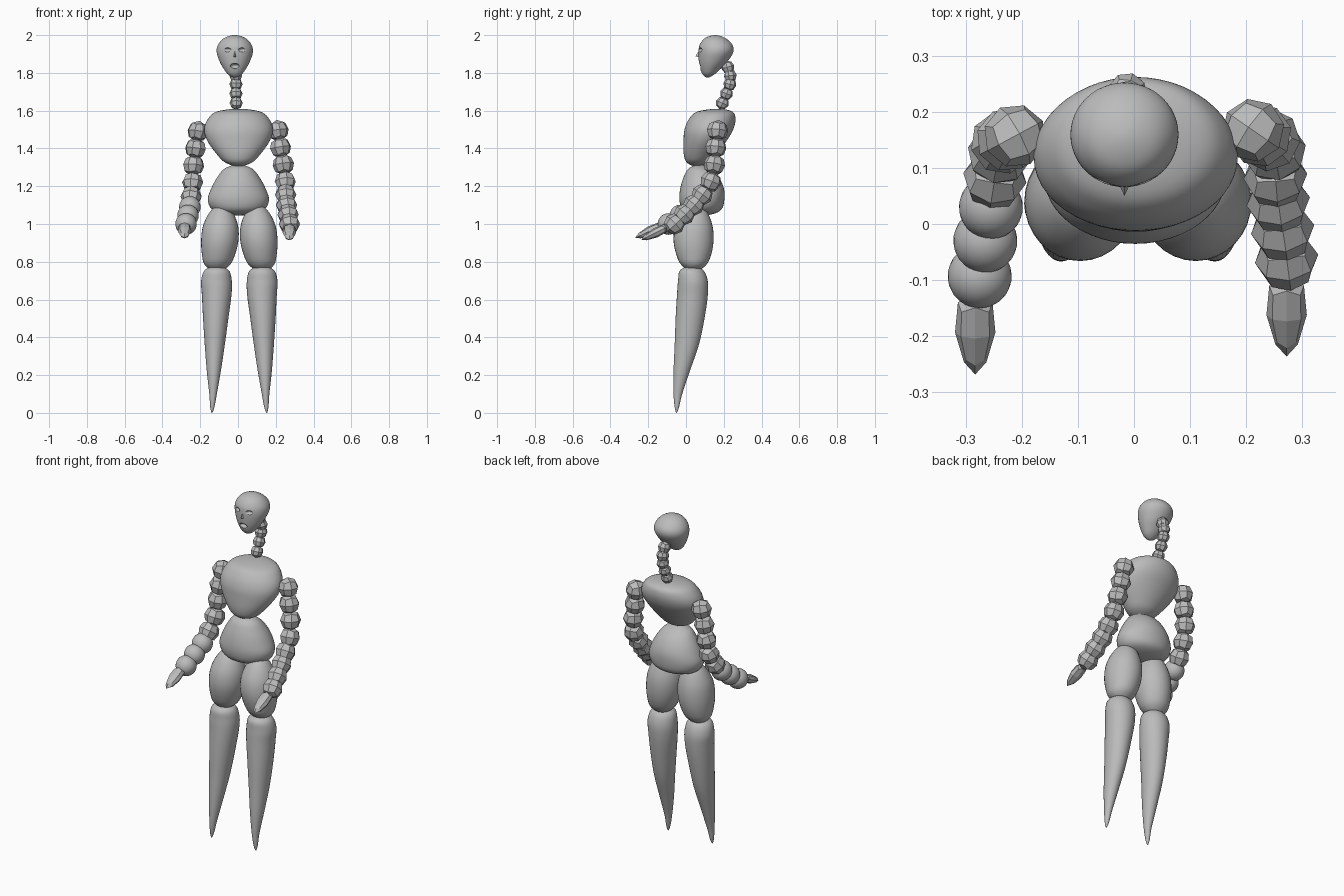
import bpy, bmesh, math
from mathutils import Vector

if "Cube" in bpy.data.objects:
    bpy.data.objects.remove(bpy.data.objects["Cube"])

grey = bpy.data.materials.new("plain_grey")
grey.diffuse_color = (0.5, 0.5, 0.5, 1)
grey.use_nodes = True
grey.node_tree.nodes["Principled BSDF"].inputs["Base Color"].default_value = grey.diffuse_color


def finish(name, bm, smooth):
    bmesh.ops.recalc_face_normals(bm, faces=bm.faces)
    me = bpy.data.meshes.new(name)
    bm.to_mesh(me)
    bm.free()
    me.materials.append(grey)
    for p in me.polygons:
        p.use_smooth = smooth
    ob = bpy.data.objects.new(name, me)
    bpy.context.collection.objects.link(ob)
    return ob


def loft(name, rings, segs=32, steps=5, flip=None):
    """Smooth closed body through rings (z, centre x, half width, front y, back y)."""
    pts = [Vector((z, cx, (a + b) / 2, rx, (b - a) / 2)) for z, cx, rx, a, b in rings]
    if flip is not None:
        for p in pts:
            p[1] = 2 * flip - p[1]
    # mirrored phantom rings make the poles round
    ends = []
    for p in (pts[1], pts[-2]):
        q = p.copy()
        q[3], q[4] = -q[3], -q[4]
        ends.append(q)
    ctrl = [ends[0]] + pts + [ends[1]]
    path = []
    for i in range(1, len(pts)):
        a, b, c, d = ctrl[i - 1:i + 3]
        for s in range(steps):
            t = s / steps
            path.append(0.5 * (2 * b + (c - a) * t + (2 * a - 5 * b + 4 * c - d) * t * t
                               + (3 * b - a - 3 * c + d) * t ** 3))
    path.append(pts[-1])
    bm = bmesh.new()
    loops = []
    for k, (z, cx, cy, rx, ry) in enumerate(path):
        if k in (0, len(path) - 1):
            loops.append([bm.verts.new((cx, cy, z))] * segs)
        else:
            loops.append([bm.verts.new((cx + rx * math.cos(2 * math.pi * j / segs),
                                        cy + ry * math.sin(2 * math.pi * j / segs), z))
                          for j in range(segs)])
    for lo, hi in zip(loops, loops[1:]):
        for j in range(segs):
            k = (j + 1) % segs
            quad = list(dict.fromkeys((lo[j], lo[k], hi[k], hi[j])))
            bm.faces.new(quad)
    return finish(name, bm, True)


def bead(name, pos, size, axis, smooth=False, taper=0.0):
    """Rounded cube (24 flat faces) or smooth ball, pointing along axis."""
    bm = bmesh.new()
    if smooth:
        bmesh.ops.create_uvsphere(bm, u_segments=24, v_segments=16, radius=1)
    else:
        bmesh.ops.create_cube(bm, size=2)
        bmesh.ops.subdivide_edges(bm, edges=bm.edges[:], cuts=1, use_grid_fill=True)
        for v in bm.verts:
            v.co.normalize()
    for v in bm.verts:
        k = 1 - taper * v.co.z
        v.co = Vector((v.co.x * size[0] * k, v.co.y * size[1] * k, v.co.z * size[2]))
    ob = finish(name, bm, smooth)
    ob.location = pos
    ob.rotation_euler = Vector(axis).to_track_quat('Z', 'Y').to_euler()
    return ob


def chain(name, points, r, smooth_from=99):
    for i, p in enumerate(points):
        a = Vector(points[max(i - 1, 0)])
        b = Vector(points[min(i + 1, len(points) - 1)])
        bead(f"{name}_bead_{i + 1}", p, (r, r, r), b - a, i >= smooth_from)


# torso
loft("chest", [(1.61, .003, 0, .17, .17), (1.595, .003, .115, .06, .245),
               (1.555, .003, .163, .015, .262), (1.50, .003, .182, -.008, .25),
               (1.44, .003, .165, -.013, .215), (1.37, .003, .116, -.012, .165),
               (1.325, .003, .07, .005, .12), (1.305, .003, 0, .055, .055)], 48)
loft("pelvis", [(1.315, .002, 0, .07, .07), (1.295, .002, .07, .015, .125),
                (1.25, .002, .11, -.012, .172), (1.19, .002, .143, -.03, .2),
                (1.13, .002, .162, -.035, .203), (1.08, .002, .142, -.022, .19),
                (1.055, .002, .09, .015, .15), (1.045, .002, 0, .08, .08)], 48)

# legs
thigh = [(1.105, -.085, 0, .05, .05), (1.075, -.088, .052, -.005, .105),
         (1.0, -.092, .09, -.052, .138), (.92, -.096, .099, -.066, .146),
         (.84, -.103, .088, -.052, .134), (.78, -.11, .064, -.022, .104),
         (.745, -.112, 0, .04, .04)]
calf = [(.778, -.115, 0, .035, .035), (.757, -.113, .062, -.03, .09),
        (.70, -.114, .081, -.042, .115), (.62, -.113, .078, -.048, .115),
        (.50, -.118, .067, -.055, .098), (.36, -.123, .053, -.06, .068),
        (.22, -.128, .037, -.066, .02), (.10, -.132, .02, -.066, -.02),
        (.03, -.136, .011, -.06, -.037), (0, -.138, 0, -.05, -.05)]
for side, flip in (("right", None), ("left", .007)):
    loft(side + "_thigh", thigh, flip=flip)
    loft(side + "_calf", calf, flip=flip)

# arms and hands
chain("left_arm", [(.212, .167, 1.495), (.225, .158, 1.405), (.24, .15, 1.315),
                   (.25, .13, 1.225), (.252, .085, 1.155), (.257, .04, 1.10),
                   (.265, -.01, 1.05), (.272, -.062, 1.0)], .057)
chain("right_arm", [(-.212, .157, 1.49), (-.225, .15, 1.40), (-.235, .145, 1.31),
                    (-.24, .125, 1.22), (-.248, .082, 1.145), (-.255, .03, 1.09),
                    (-.265, -.03, 1.045), (-.275, -.093, 1.0)], .057, 5)
bead("left_hand", (.272, -.162, .953), (.036, .026, .083), (0, -.15, -.075), taper=.3)
bead("right_hand", (-.283, -.193, .962), (.036, .026, .083), (0, -.15, -.07), taper=.3)

# neck
chain("neck", [(-.014, .222, 1.83), (-.012, .235, 1.785), (-.011, .232, 1.74),
               (-.011, .214, 1.69), (-.01, .192, 1.64)], .035)

# head
hx = -.017
head = loft("head", [(2.0, hx, 0, .155, .155), (1.985, hx, .055, .102, .207),
                     (1.95, hx, .088, .073, .245), (1.91, hx, .096, .066, .25),
                     (1.86, hx, .08, .068, .22), (1.82, hx, .058, .076, .182),
                     (1.79, hx, .034, .09, .148), (1.775, hx, 0, .115, .115)], 48)

# nose
bm = bmesh.new()
vs = [bm.verts.new(c) for c in ((hx, .08, 1.935), (hx - .016, .085, 1.878),
                                (hx + .016, .085, 1.878), (hx, .05, 1.888))]
for f in ((0, 1, 3), (0, 3, 2), (1, 2, 3), (0, 2, 1)):
    bm.faces.new([vs[i] for i in f])
finish("nose", bm, False)

# eye sockets and open mouth, cut into the head
for name, x, y, z, size in (("right_eye_cutter", hx - .042, .068, 1.922, (.022, .02, .012)),
                            ("left_eye_cutter", hx + .042, .068, 1.922, (.022, .02, .012)),
                            ("mouth_cutter", hx, .07, 1.836, (.024, .025, .014))):
    cutter = bead(name, (x, y, z), size, (0, 0, 1), True)
    cutter.rotation_euler = (0, 0, 0)
    cutter.hide_render = True
    cutter.hide_set(True)
    mod = head.modifiers.new(name, 'BOOLEAN')
    mod.operation = 'DIFFERENCE'
    mod.solver = 'EXACT'
    mod.object = cutter
